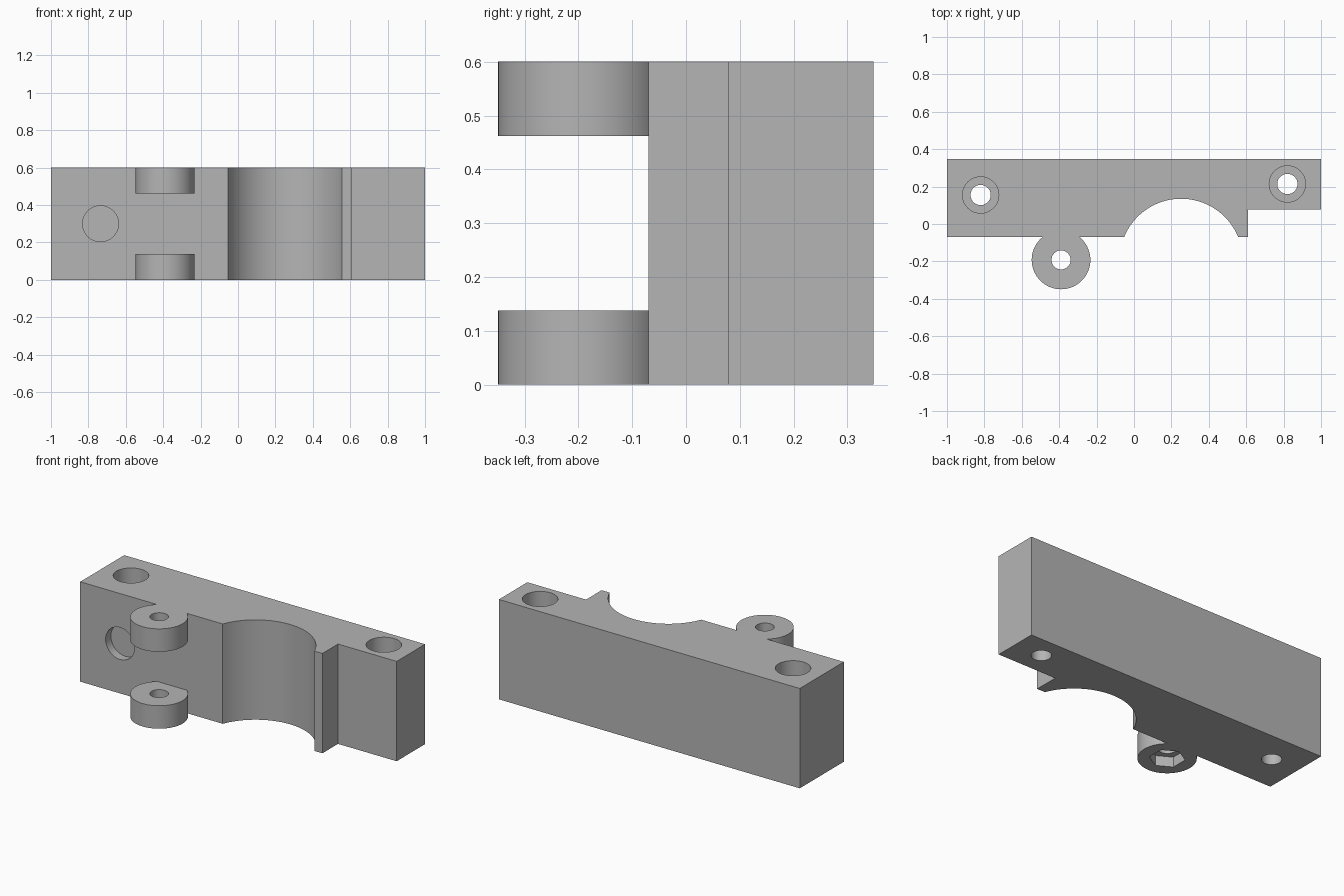
import bpy, bmesh
from math import pi, sin, cos, asin
from mathutils import Matrix

if "Cube" in bpy.data.objects:
    bpy.data.objects.remove(bpy.data.objects["Cube"])

grey = bpy.data.materials.new("plain grey")
grey.use_nodes = True
colour = (0.46, 0.46, 0.46, 1)
grey.diffuse_color = colour
grey.node_tree.nodes["Principled BSDF"].inputs["Base Color"].default_value = colour

HEIGHT = 0.6
FRONT, BACK = -0.07, 0.348
LUG_X, LUG_Y, LUG_R, LUG_H = -0.39, -0.192, 0.157, 0.138


def finish(name, bm):
    bmesh.ops.recalc_face_normals(bm, faces=bm.faces)
    mesh = bpy.data.meshes.new(name)
    bm.to_mesh(mesh)
    bm.free()
    mesh.materials.append(grey)
    obj = bpy.data.objects.new(name, mesh)
    bpy.context.collection.objects.link(obj)
    return obj


def prism(name, points, z0, z1):
    """Extrude an outline upward from z0 to z1."""
    bm = bmesh.new()
    face = bm.faces.new([bm.verts.new((x, y, z0)) for x, y in points])
    top = bmesh.ops.extrude_face_region(bm, geom=[face])["geom"]
    verts = [v for v in top if isinstance(v, bmesh.types.BMVert)]
    bmesh.ops.translate(bm, verts=verts, vec=(0, 0, z1 - z0))
    return finish(name, bm)


def disc(name, x, y, r, z0, z1, sides=64, turn=0):
    points = [(x + r * cos(turn + 2 * pi * i / sides),
               y + r * sin(turn + 2 * pi * i / sides)) for i in range(sides)]
    return prism(name, points, z0, z1)


def combine(target, tool, operation):
    """Apply a boolean and remove the tool."""
    tool.hide_render = True
    mod = target.modifiers.new("combine", "BOOLEAN")
    mod.operation, mod.solver, mod.object = operation, "EXACT", tool
    bpy.ops.object.select_all(action="DESELECT")
    bpy.context.view_layer.objects.active = target
    target.select_set(True)
    bpy.ops.object.modifier_apply(modifier=mod.name)
    bpy.data.objects.remove(tool)


# Clamp body: stepped outline with a round saddle in the front
saddle_x, saddle_y, saddle_r = 0.252, -0.194, 0.329
start = asin((FRONT - saddle_y) / saddle_r)
steps = 48
saddle = []
for i in range(steps + 1):
    a = start + (pi - 2 * start) * i / steps
    saddle.append((saddle_x + saddle_r * cos(a), saddle_y + saddle_r * sin(a)))
outline = [(-1, FRONT), (-1, BACK), (1, BACK), (1, 0.078), (0.61, 0.078), (0.61, FRONT)]
body = prism("clamp_body", outline + saddle, 0, HEIGHT)

# Hinge lugs, flush with the top and the bottom
for z in (0, HEIGHT - LUG_H):
    combine(body, disc("hinge_lug", LUG_X, LUG_Y, LUG_R, z, z + LUG_H), "UNION")

# Pin hole through both lugs, and the nut pocket underneath
combine(body, disc("pin_hole", LUG_X, LUG_Y, 0.051, -0.1, HEIGHT + 0.1), "DIFFERENCE")
combine(body, disc("nut_pocket", LUG_X, LUG_Y, 0.096, -0.1, 0.06, 6, pi / 6), "DIFFERENCE")

# Counterbored bolt holes
for x, y in ((-0.82, 0.155), (0.82, 0.214)):
    combine(body, disc("bolt_hole", x, y, 0.054, -0.1, HEIGHT + 0.1), "DIFFERENCE")
    combine(body, disc("bolt_head_bore", x, y, 0.097, HEIGHT - 0.1, HEIGHT + 0.1), "DIFFERENCE")

# Shallow round socket in the front face
socket = disc("front_socket", 0, 0, 0.096, -0.05, 0.1)
socket.data.transform(Matrix.Translation((-0.735, FRONT, 0.3)) @ Matrix.Rotation(pi / 2, 4, "X"))
combine(body, socket, "DIFFERENCE")

# Smooth round walls with crisp edges
bpy.ops.object.select_all(action="DESELECT")
bpy.context.view_layer.objects.active = body
body.select_set(True)
bpy.ops.object.shade_smooth_by_angle(angle=pi / 6)
